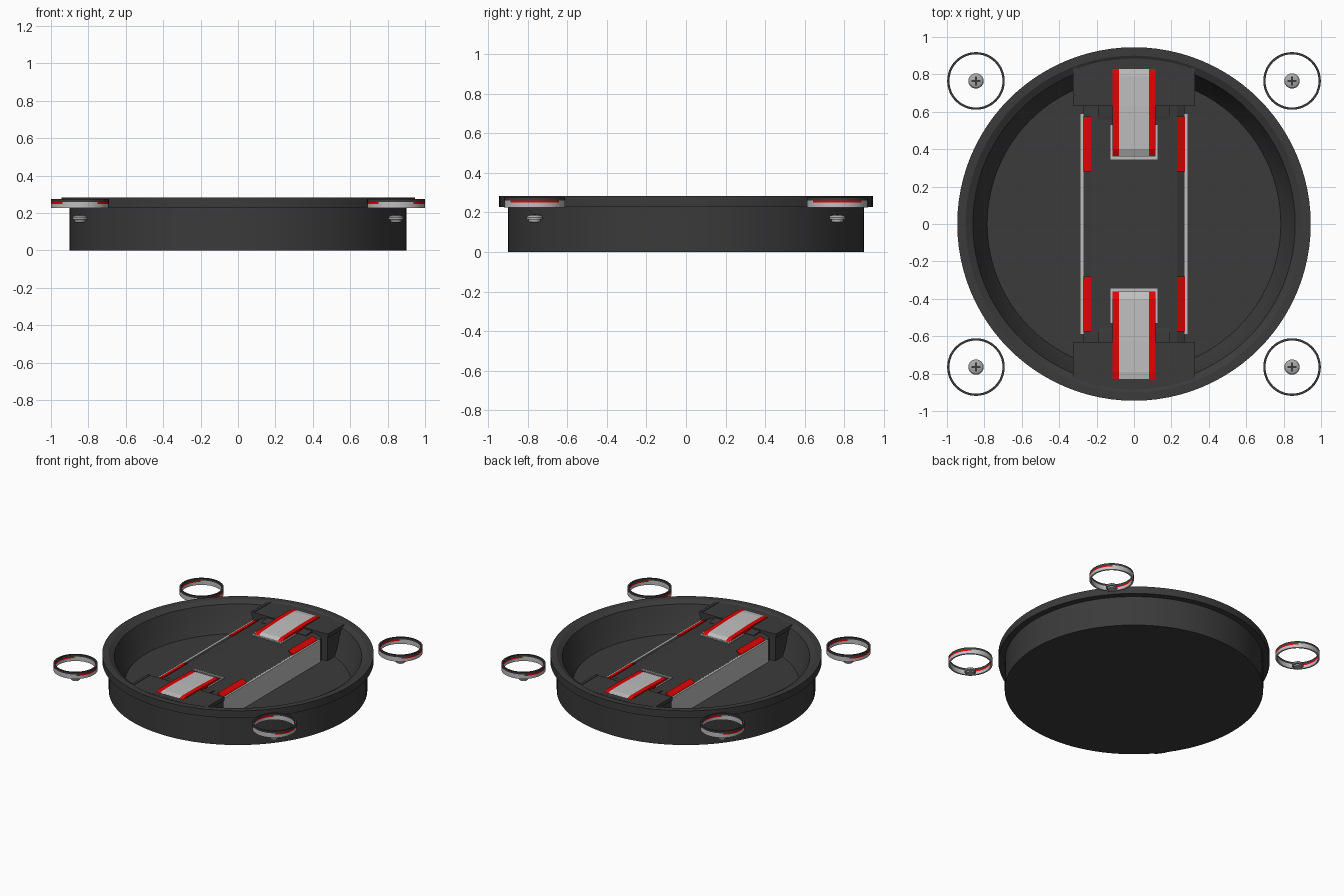
import bpy, bmesh, math

if "Cube" in bpy.data.objects:
    bpy.data.objects.remove(bpy.data.objects["Cube"])


def material(name, rgb):
    m = bpy.data.materials.new(name)
    m.diffuse_color = (*rgb, 1)
    m.use_nodes = True
    m.node_tree.nodes["Principled BSDF"].inputs["Base Color"].default_value = m.diffuse_color
    return m


DARK = material("charcoal", (0.043, 0.043, 0.043))
RED = material("red", (0.75, 0.001, 0.001))
GREY = material("light_grey", (0.52, 0.52, 0.52))
STEEL = material("steel_grey", (0.4, 0.4, 0.4))


def finish(name, bm, mats, smooth=False):
    bmesh.ops.remove_doubles(bm, verts=bm.verts, dist=1e-5)
    bmesh.ops.recalc_face_normals(bm, faces=bm.faces)
    me = bpy.data.meshes.new(name)
    bm.to_mesh(me)
    bm.free()
    for m in mats:
        me.materials.append(m)
    ob = bpy.data.objects.new(name, me)
    bpy.context.collection.objects.link(ob)
    if smooth:
        bpy.ops.object.select_all(action='DESELECT')
        ob.select_set(True)
        bpy.context.view_layer.objects.active = ob
        bpy.ops.object.shade_smooth_by_angle(angle=math.radians(30))
    return ob


def lathe(name, profile, mats, seg=96, centre=(0, 0), closed=False, rule=None):
    """Revolve (radius, z) points round a vertical axis."""
    bm = bmesh.new()
    pts = profile + profile[:1] if closed else profile
    rings = []
    for r, z in pts:
        rings.append([bm.verts.new((centre[0] + r * math.cos(2 * math.pi * i / seg),
                                    centre[1] + r * math.sin(2 * math.pi * i / seg), z))
                      for i in range(seg)])
    for a, b in zip(rings, rings[1:]):
        for i in range(seg):
            j = (i + 1) % seg
            f = bm.faces.new((a[i], a[j], b[j], b[i]))
            if rule:
                f.material_index = rule(f.calc_center_median())
    if not closed:
        bm.faces.new(rings[0])
        bm.faces.new(rings[-1])
    return finish(name, bm, mats, True)


def prism(name, profile, lo, hi, axis, mats):
    """Extrude a profile along x (points are y,z) or along y (points are x,z)."""
    bm = bmesh.new()
    put = (lambda p, t: (t, p[0], p[1])) if axis == 'x' else (lambda p, t: (p[0], t, p[1]))
    a = [bm.verts.new(put(p, lo)) for p in profile]
    b = [bm.verts.new(put(p, hi)) for p in profile]
    bm.faces.new(a)
    bm.faces.new(b)
    for i in range(len(a)):
        j = (i + 1) % len(a)
        bm.faces.new((a[i], a[j], b[j], b[i]))
    return finish(name, bm, mats)


def box(name, x0, x1, y0, y1, z0, z1, mat):
    return prism(name, [(x0, z0), (x1, z0), (x1, z1), (x0, z1)], y0, y1, 'y', [mat])


# Round dish with lip, sloped inner wall and floor
lathe("dish", [(0.9, 0), (0.9, 0.228), (0.945, 0.228), (0.945, 0.284), (0.9, 0.284),
               (0.862, 0.262), (0.822, 0.142), (0.785, 0.07)], [DARK])

# Raised centre deck with sloping shoulders
prism("centre_deck", [(-0.27, 0.06), (0.27, 0.06), (0.27, 0.232), (0.23, 0.253), (0.15, 0.258),
                      (-0.15, 0.258), (-0.23, 0.253), (-0.27, 0.232)], -0.63, 0.63, 'y', [DARK])

# Side plates with outward sloping red pads along the top edge
for sx, side in ((-1, "left"), (1, "right")):
    box(side + "_plate", *sorted((sx * 0.27, sx * 0.288)), -0.59, 0.59, 0.065, 0.24, GREY)
    for sy, end in ((-1, "front"), (1, "back")):
        prism(f"{side}_{end}_pad",
              [(sx * 0.23, 0.23), (sx * 0.274, 0.23), (sx * 0.274, 0.243), (sx * 0.23, 0.261)],
              *sorted((sy * 0.28, sy * 0.575)), 'y', [RED])

# End blocks, straps and buckle frames
for s, end in ((-1, "front"), (1, "back")):
    prism(end + "_block", [(s * y, z) for y, z in
          ((0.63, 0.065), (0.63, 0.276), (0.87, 0.276), (0.87, 0.25), (0.77, 0.2), (0.77, 0.065))],
          -0.318, 0.318, 'x', [DARK])
    # Low sill joining the block to the lip
    box(end + "_block_sill", -0.3, 0.3, *sorted((s * 0.86, s * 0.89)), 0.24, 0.275, DARK)
    for sx in (-1, 1):
        box(end + "_block_flange", *sorted((sx * 0.305, sx * 0.325)),
            *sorted((s * 0.63, s * 0.865)), 0.25, 0.28, DARK)
    prism(end + "_block_step", [(s * y, z) for y, z in
          ((0.555, 0.24), (0.555, 0.26), (0.58, 0.264), (0.64, 0.268), (0.64, 0.24))],
          -0.19, 0.19, 'x', [DARK])
    strap = [(s * y, z) for y, z in
             ((0.36, 0.256), (0.4, 0.275), (0.63, 0.2835), (0.79, 0.2835), (0.83, 0.277),
              (0.83, 0.26), (0.4, 0.25))]
    prism(end + "_strap", strap, -0.08, 0.08, 'x', [GREY])
    for sx in (-1, 1):
        prism(end + "_strap_edge", strap, *sorted((sx * 0.08, sx * 0.116)), 'x', [RED])
        box(end + "_buckle_arm", *sorted((sx * 0.116, sx * 0.126)),
            *sorted((s * 0.345, s * 0.53)), 0.23, 0.266, GREY)
    box(end + "_buckle_bar", -0.126, 0.126, *sorted((s * 0.345, s * 0.361)), 0.23, 0.266, GREY)


# Corner rings: dark top, red band at the sides, grey below
def ring_rule(cx):
    def rule(c):
        if c.z > 0.262:
            return 0
        if c.z > 0.249 and abs(c.x - cx) > 0.09:
            return 1
        return 2
    return rule


for cx in (-0.845, 0.845):
    for cy in (-0.765, 0.765):
        lathe("corner_ring", [(0.142, 0.226), (0.154, 0.226), (0.154, 0.249), (0.154, 0.26),
                              (0.154, 0.276), (0.142, 0.276), (0.142, 0.26), (0.142, 0.249)],
              [DARK, RED, GREY], 48, (cx, cy), True, ring_rule(cx))
        # Screw with a cross slot on its domed head
        lathe("screw", [(0.022, 0.15), (0.03, 0.152), (0.03, 0.163), (0.041, 0.165),
                        (0.041, 0.175), (0.034, 0.184), (0.02, 0.189)],
              [STEEL], 20, (cx, cy))
        box("screw_slot", cx - 0.024, cx + 0.024, cy - 0.005, cy + 0.005, 0.184, 0.1905, DARK)
        box("screw_slot", cx - 0.005, cx + 0.005, cy - 0.024, cy + 0.024, 0.184, 0.191, DARK)
